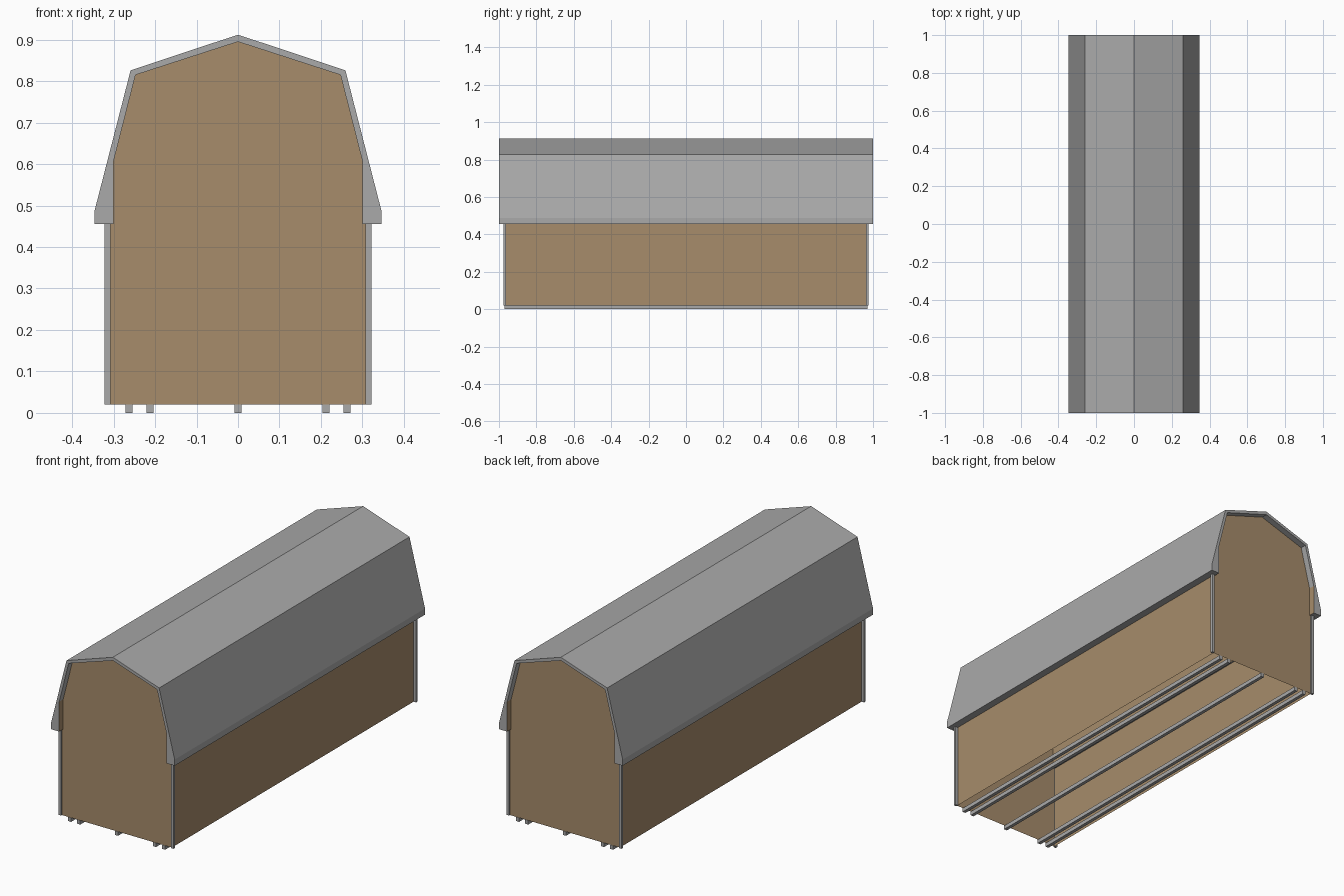
import bpy, bmesh

if "Cube" in bpy.data.objects:
    bpy.data.objects.remove(bpy.data.objects["Cube"])


def material(name, rgb):
    m = bpy.data.materials.new(name)
    m.diffuse_color = (*rgb, 1)
    m.use_nodes = True
    m.node_tree.nodes["Principled BSDF"].inputs["Base Color"].default_value = m.diffuse_color
    return m


GREY = material("grey_metal", (0.40, 0.40, 0.40))
TAN = material("tan_siding", (0.385, 0.263, 0.147))


def finish(name, bm, *mats):
    me = bpy.data.meshes.new(name)
    bm.to_mesh(me)
    bm.free()
    for m in mats:
        me.materials.append(m)
    ob = bpy.data.objects.new(name, me)
    bpy.context.collection.objects.link(ob)
    return ob


def sheet(name, pts, mat):
    bm = bmesh.new()
    bm.faces.new([bm.verts.new(p) for p in pts])
    return finish(name, bm, mat)


def box(name, x0, x1, y0, y1, z0, z1, mat):
    bm = bmesh.new()
    bmesh.ops.create_cube(bm, size=1)
    for v in bm.verts:
        v.co = (x1 if v.co.x > 0 else x0, y1 if v.co.y > 0 else y0, z1 if v.co.z > 0 else z0)
    return finish(name, bm, mat)


def mirrored(half):
    # half runs from the right eave to the ridge; returns right-to-left outline
    return half + [(-x, z) for x, z in reversed(half[:-1])]


FLOOR, EAVE, END, SIDE = 0.02, 0.456, 0.968, 0.308

# Gambrel roof: closed profile swept along y, inner eave faces in siding colour
outer = mirrored([(0.346, EAVE), (0.346, 0.487), (0.259, 0.826), (0, 0.912)])
inner = mirrored([(0.30, EAVE), (0.30, 0.607), (0.247, 0.815), (0, 0.895)])
bm = bmesh.new()
rings = [[[bm.verts.new((x, y, z)) for x, z in prof] for prof in (outer, inner)] for y in (-1, 1)]
(fo, fi), (bo, bi) = rings
n = len(outer)
for i in range(n - 1):
    bm.faces.new((fo[i], fo[i + 1], bo[i + 1], bo[i]))
    f = bm.faces.new((fi[i + 1], fi[i], bi[i], bi[i + 1]))
    f.material_index = 1 if i in (0, n - 2) else 0
    bm.faces.new((fo[i], fi[i], fi[i + 1], fo[i + 1]))
    bm.faces.new((bo[i + 1], bi[i + 1], bi[i], bo[i]))
for i in (0, n - 1):
    bm.faces.new((fo[i], bo[i], bi[i], fi[i]))
bmesh.ops.recalc_face_normals(bm, faces=bm.faces)
finish("gambrel_roof", bm, GREY, TAN)

# Gable end walls
gable = mirrored([(SIDE, FLOOR), (SIDE, EAVE), (0.30, EAVE), (0.30, 0.607), (0.247, 0.815), (0, 0.895)])
sheet("front_wall", [(-x, -END, z) for x, z in gable], TAN)
sheet("back_wall", [(x, END, z) for x, z in gable], TAN)

# Side walls and corner trim
for s, side in ((-1, "left"), (1, "right")):
    x = s * SIDE
    sheet(side + "_wall", [(x, -s * END, FLOOR), (x, s * END, FLOOR),
                           (x, s * END, EAVE), (x, -s * END, EAVE)], TAN)
    for t, end in ((-1, "front"), (1, "back")):
        xs = sorted((s * 0.307, s * 0.322))
        ys = sorted((t * 0.963, t * 0.975))
        box(f"{end}_{side}_corner_trim", *xs, *ys, FLOOR, EAVE, GREY)

# Skid runners under the open base
for i, x in enumerate((-0.263, -0.212, 0, 0.212, 0.263)):
    box(f"runner_{i + 1}", x - 0.0085, x + 0.0085, -0.97, 0.97, 0, FLOOR, GREY)
